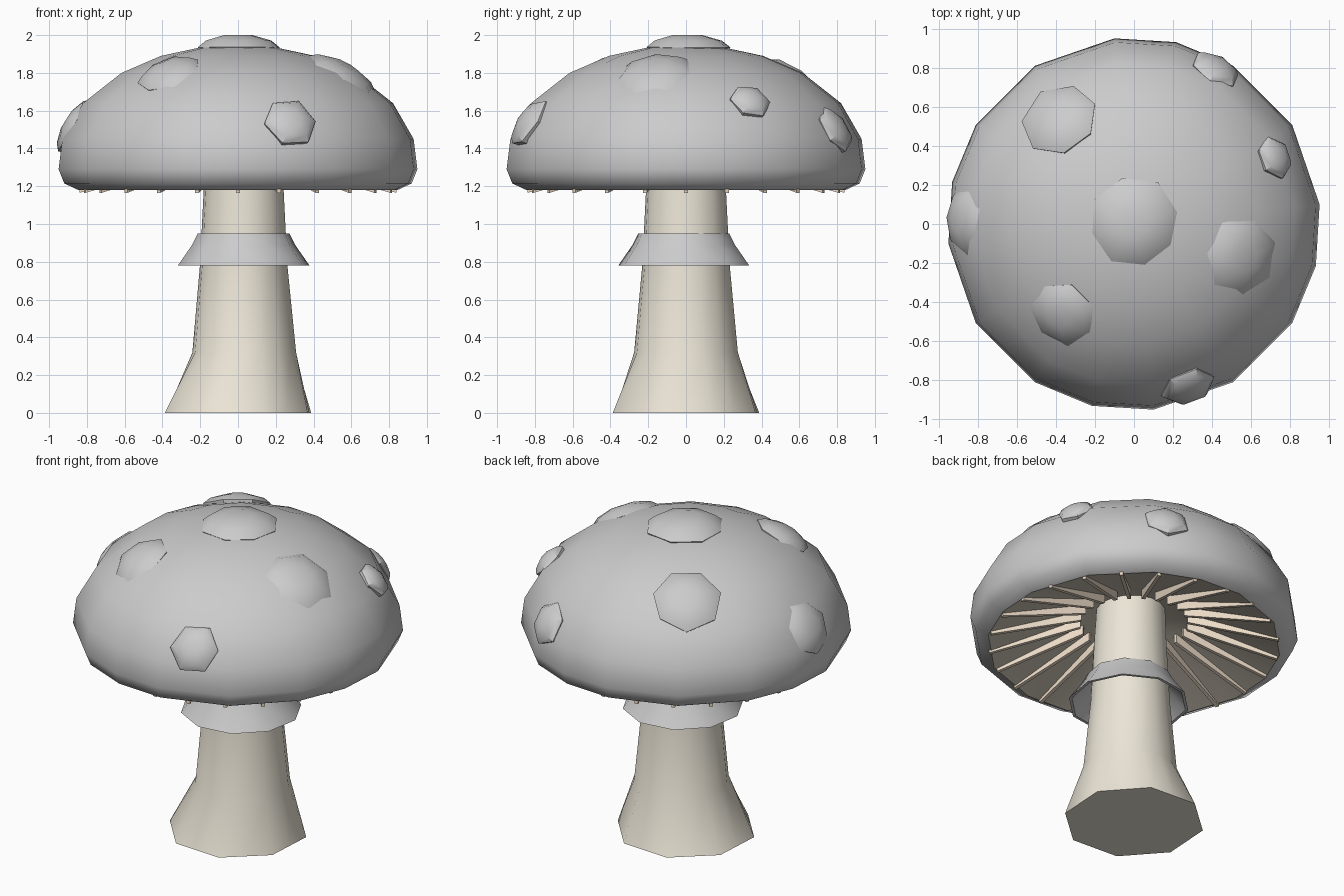
import bpy, bmesh, math, random
from mathutils import Vector

if "Cube" in bpy.data.objects:
    bpy.data.objects.remove(bpy.data.objects["Cube"])

random.seed(4)


def material(name, rgb):
    m = bpy.data.materials.new(name)
    m.diffuse_color = (*rgb, 1)
    m.use_nodes = True
    m.node_tree.nodes["Principled BSDF"].inputs["Base Color"].default_value = m.diffuse_color
    return m


CREAM = material("cream", (0.84, 0.79, 0.68))
WHITE = material("white", (0.88, 0.88, 0.85))
PEACH = material("peach", (0.85, 0.72, 0.58))
UNDER = material("underside", (0.62, 0.56, 0.47))


def make_object(name, bm, mat=None, angle=50):
    bmesh.ops.remove_doubles(bm, verts=bm.verts, dist=1e-5)
    bmesh.ops.recalc_face_normals(bm, faces=bm.faces)
    me = bpy.data.meshes.new(name)
    bm.to_mesh(me)
    bm.free()
    ob = bpy.data.objects.new(name, me)
    bpy.context.collection.objects.link(ob)
    if mat:
        me.materials.append(mat)
    bpy.ops.object.select_all(action='DESELECT')
    ob.select_set(True)
    bpy.context.view_layer.objects.active = ob
    if angle:
        bpy.ops.object.shade_smooth_by_angle(angle=math.radians(angle))
    return ob


def loft(rings, start=False, end=False, loop=False):
    """Skin a list of rings of points with quads."""
    bm = bmesh.new()
    vr = [[bm.verts.new(p) for p in r] for r in rings]
    n = len(rings[0])
    pairs = list(zip(vr, vr[1:])) + ([(vr[-1], vr[0])] if loop else [])
    for a, b in pairs:
        for i in range(n):
            j = (i + 1) % n
            bm.faces.new((a[i], a[j], b[j], b[i]))
    if start:
        bm.faces.new(vr[0])
    if end:
        bm.faces.new(vr[-1])
    return bm


def ring(r, z, angles, cx=0, cy=0):
    return [(cx + r * math.cos(a), cy + r * math.sin(a), z) for a in angles]


def even(n, offset=0):
    return [math.radians(offset) + 2 * math.pi * i / n for i in range(n)]


# Cap: irregular 16-sided dome
cap_angles = [math.radians(q * 90 + a) for q in range(4) for a in (6, 32, 58, 77)]
cap_profile = [(0.85, 1.18), (0.925, 1.215), (0.955, 1.29), (0.935, 1.45), (0.825, 1.64),
               (0.62, 1.80), (0.41, 1.89), (0.2, 1.935)]
bm = loft([ring(r, z, cap_angles) for r, z in cap_profile])
top = bm.verts.new((0, 0, 1.945))
bm.verts.ensure_lookup_table()
last = bm.verts[-17:-1]
for i in range(16):
    bm.faces.new((last[i], last[(i + 1) % 16], top))
make_object("cap", bm, angle=60)

# Hollow underside of the cap
make_object("cap_underside", loft([ring(r, z, cap_angles) for r, z in
            [(0.85, 1.18), (0.3, 1.37), (0.12, 1.41)]], end=True), UNDER)

# Gills: thin blades radiating under the cap
bm = bmesh.new()
for a in even(24):
    d, s = Vector((math.cos(a), math.sin(a), 0)), Vector((-math.sin(a), math.cos(a), 0)) * 0.011
    side = [(0.84, 1.165), (0.84, 1.19), (0.31, 1.375), (0.31, 1.31)]
    f = [[bm.verts.new(d * r + s * k + Vector((0, 0, z))) for r, z in side] for k in (-1, 1)]
    bm.faces.new(f[0])
    bm.faces.new(f[1])
    for i in range(4):
        j = (i + 1) % 4
        bm.faces.new((f[0][i], f[0][j], f[1][j], f[1][i]))
make_object("gills", bm, PEACH, angle=None)

# Stem: octagonal flared foot blending to a rounder shaft
stem_angles = even(16, 19)
foot = [(p[0] * k, p[1] * k, 0) for p, k in
        zip(ring(0.41, 0, stem_angles), [1, math.cos(math.pi / 8)] * 8)]
stem_rings = [foot] + [ring(r, z, stem_angles, cx) for r, z, cx in
                       [(0.275, 0.32, 0.033), (0.232, 0.78, 0.03), (0.212, 1.18, 0.03), (0.2, 1.42, 0.025)]]
make_object("stem", loft(stem_rings, start=True, end=True), CREAM)

# Skirt: flared collar, open below
skirt_angles = even(10, 8)
skirt = [(0.2, 0.95), (0.245, 0.95), (0.275, 0.89), (0.352, 0.78), (0.335, 0.78), (0.25, 0.88), (0.2, 0.91)]
make_object("skirt", loft([ring(r, z, skirt_angles, 0.03, -0.012) for r, z in skirt], loop=True), WHITE)


# Spots: low domes lying on the cap
def spot(name, centre, r, sides):
    c = Vector(centre)
    n = Vector((c.x / 0.91, c.y / 0.91, (c.z - 1.2) / 0.55)).normalized()
    rot = n.to_track_quat('Z', 'Y')
    offs = random.random() * 60
    jit = [random.uniform(0.94, 1.06) for _ in range(sides)]
    drop = r * r / 1.9
    rings = []
    for k, h in [(0.85, -0.06 - drop), (1.0, 0.008 - drop), (0.8, 0.03 - drop * 0.5), (0.35, 0.045)]:
        rings.append([c + rot @ Vector((x * j, y * j, h)) for (x, y, _), j in
                      zip(ring(r * k, 0, even(sides, offs)), jit)])
    make_object(name, loft(rings, start=True, end=True), WHITE, angle=40)


spots = [((0, 0.005, 1.955), 0.23, 8), ((-0.38, 0.54, 1.775), 0.205, 7),
         ((0.55, -0.17, 1.805), 0.205, 7), ((-0.37, -0.46, 1.80), 0.175, 7),
         ((0.72, 0.34, 1.65), 0.11, 6), ((0.42, 0.79, 1.50), 0.135, 6),
         ((0.28, -0.835, 1.54), 0.148, 6), ((-0.87, 0.02, 1.53), 0.172, 7)]
for i, (c, r, n) in enumerate(spots):
    spot(f"cap_spot_{i + 1}", c, r, n)
